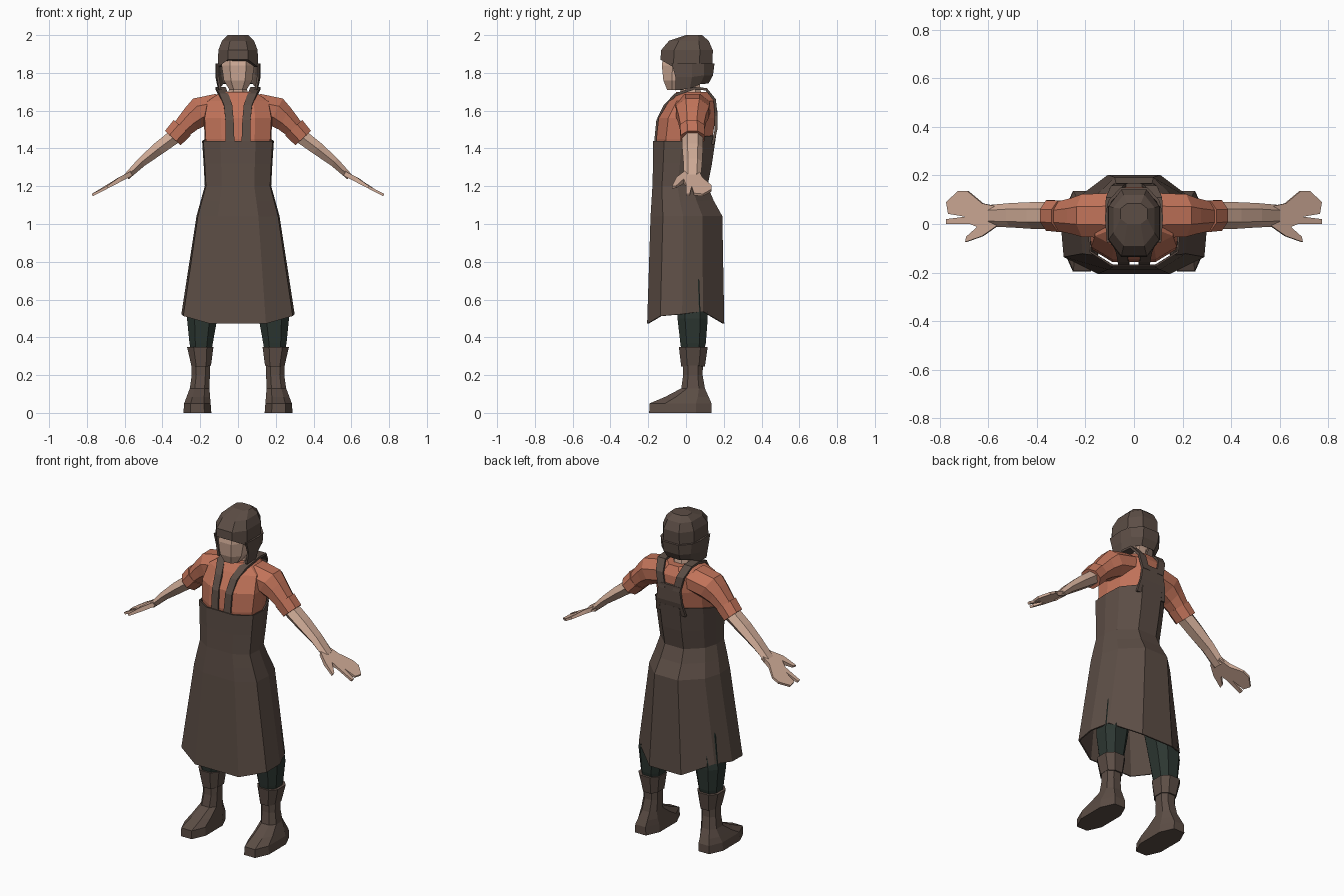
import bpy, bmesh
from math import sin, cos, pi
from mathutils import Vector

if "Cube" in bpy.data.objects:
    bpy.data.objects.remove(bpy.data.objects["Cube"])


def material(name, rgb):
    m = bpy.data.materials.new(name)
    m.diffuse_color = (*rgb, 1)
    m.use_nodes = True
    m.node_tree.nodes["Principled BSDF"].inputs["Base Color"].default_value = m.diffuse_color
    return m


LEATHER = material("leather", (.107, .075, .06))
CLOTH = material("red_cloth", (.53, .17, .10))
SKIN = material("skin", (.63, .41, .31))
PANTS = material("dark_green", (.025, .037, .031))


def finish(name, bm, mat, mirror=False, thick=0):
    bmesh.ops.recalc_face_normals(bm, faces=bm.faces)
    me = bpy.data.meshes.new(name)
    bm.to_mesh(me)
    bm.free()
    me.materials.append(mat)
    ob = bpy.data.objects.new(name, me)
    bpy.context.collection.objects.link(ob)
    if thick:
        mod = ob.modifiers.new("thickness", 'SOLIDIFY')
        mod.thickness = thick
    if mirror:
        ob.modifiers.new("mirror", 'MIRROR')
    return ob


def loft(name, rings, mat, closed=True, caps=True, mirror=False, thick=0):
    bm = bmesh.new()
    rows = [[bm.verts.new(p) for p in r] for r in rings]
    n = len(rows[0])
    for a, b in zip(rows, rows[1:]):
        for i in range(n if closed else n - 1):
            j = (i + 1) % n
            bm.faces.new((a[i], a[j], b[j], b[i]))
    if caps and closed:
        bm.faces.new(rows[0])
        bm.faces.new(rows[-1])
    return finish(name, bm, mat, mirror, thick)


OCT = [(.5, 0), (1, .25), (1, .75), (.5, 1)]
BODY = [(.5, 0), (.97, .17), (1, .45), (.86, .72), (.36, 1)]


def ring(z, hx, y0, y1, cx=0, prof=OCT, hem=None):
    """Horizontal outline from a half profile; hem lifts each point."""
    hem = hem or [0] * len(prof)
    half = [(hx * x, y0 + (y1 - y0) * y, z + h) for (x, y), h in zip(prof, hem)]
    both = half + [(-x, y, zz) for x, y, zz in reversed(half)]
    return [(cx + x, y, zz) for x, y, zz in both]


def tube(name, stations, mat, sides=8):
    """Limb along stations of (x, y, z, radius across, radius in y)."""
    d = Vector(stations[-1][:3]) - Vector(stations[0][:3])
    up = Vector((-d.z, 0, d.x)).normalized()
    rings = []
    for x, y, z, r, ry in stations:
        rings.append([Vector((x, y, z)) + up * r * cos(t) + Vector((0, ry * sin(t), 0))
                      for t in [2 * pi * (k + .5) / sides for k in range(sides)]])
    return loft(name, rings, mat, mirror=True)


def strip(name, rows, mirror=False):
    """Flat band through (x, y, z, half width)."""
    return loft(name, [[(x - w, y, z), (x + w, y, z)] for x, y, z, w in rows],
                LEATHER, closed=False, mirror=mirror, thick=.014)


# Head and neck
loft("head", [ring(1.71, .045, -.10, .0), ring(1.76, .075, -.12, .06),
              ring(1.84, .087, -.128, .10), ring(1.92, .08, -.115, .10)], SKIN)
loft("neck", [ring(1.62, .06, -.05, .10), ring(1.69, .05, -.03, .08),
              ring(1.77, .045, -.03, .07)], SKIN)

# Hair: cap with a raised fringe, and a curtain round sides and back
loft("hair_cap", [ring(1.83, .107, -.135, .14, hem=[.04, 0, 0, 0]),
                  ring(1.92, .104, -.132, .142), ring(1.97, .085, -.09, .12),
                  ring(2.0, .055, -.0, .085)], LEATHER)


def curtain(pts):
    return pts + [(-x, y, z) for x, y, z in reversed(pts)]


loft("hair_curtain", [
    curtain([(.100, -.075, 1.85), (.108, .03, 1.85), (.095, .09, 1.85), (.05, .14, 1.85)]),
    curtain([(.100, -.055, 1.78), (.108, .03, 1.78), (.09, .09, 1.79), (.048, .132, 1.79)]),
    curtain([(.088, -.055, 1.71), (.095, .02, 1.72), (.075, .07, 1.745), (.04, .11, 1.75)]),
], LEATHER, closed=False, thick=.012)

# Shirt
loft("shirt", [ring(1.38, .165, -.15, .12, prof=BODY), ring(1.45, .176, -.157, .14, prof=BODY),
               ring(1.56, .182, -.145, .155, prof=BODY), ring(1.65, .165, -.09, .15, prof=BODY),
               ring(1.70, .09, -.05, .12, prof=BODY)], CLOTH)
tube("sleeve", [(.08, .035, 1.62, .085, .10), (.20, .035, 1.595, .085, .095),
                (.245, .033, 1.56, .072, .08), (.31, .032, 1.495, .056, .064)], CLOTH)
tube("sleeve_cuff", [(.295, .032, 1.51, .066, .07), (.345, .035, 1.455, .061, .068)], CLOTH)

# Forearms and hands
tube("forearm", [(.32, .035, 1.475, .045, .055), (.42, .035, 1.40, .04, .055),
                 (.51, .036, 1.328, .029, .05), (.59, .034, 1.25, .02, .045)], SKIN, 6)
OUTLINE = [(.56, -.008), (.62, -.05), (.69, -.075), (.685, -.052), (.64, -.012), (.67, .0),
           (.768, .0), (.768, .02), (.69, .03), (.76, .042), (.768, .09), (.72, .135),
           (.68, .135), (.62, .085), (.56, .072)]
bm = bmesh.new()
low = [bm.verts.new((x, y, 1.245 - (x - .58) * .52)) for x, y in OUTLINE]
palm = bm.faces.new(low)
top = bmesh.ops.extrude_face_region(bm, geom=[palm])["geom"]
for v in top:
    if isinstance(v, bmesh.types.BMVert):
        v.co += Vector((.006, 0, .012 if v.co.x > .65 else .025))
finish("hand", bm, SKIN, mirror=True)

# Apron
loft("apron", [ring(.472, .292, -.198, .195, prof=BODY, hem=[0, .04, .05, .065, 0]),
               ring(1.04, .212, -.18, .185, prof=BODY),
               ring(1.12, .19, -.175, .14, prof=BODY),
               ring(1.20, .168, -.17, .107, prof=BODY),
               ring(1.32, .174, -.167, .13, prof=BODY),
               ring(1.44, .182, -.166, .152, prof=BODY, hem=[0, 0, 0, .02, .03])],
     LEATHER, caps=False, thick=.008)
strip("apron_back_panel", [(0, .148, 1.42, .10), (0, .166, 1.50, .085), (0, .166, 1.60, .07)])
strip("apron_strap", [(.042, -.168, 1.44, .023), (.045, -.157, 1.55, .022),
                      (.052, -.118, 1.63, .022), (.075, -.06, 1.69, .024),
                      (.092, .04, 1.725, .026), (.09, .11, 1.72, .026),
                      (.07, .158, 1.66, .024), (.05, .168, 1.57, .024)], mirror=True)

# Trousers
loft("trouser_leg", [ring(.30, .05, -.02, .09, .195), ring(.37, .062, -.03, .105, .195),
                     ring(.50, .08, -.045, .115, .19), ring(.70, .085, -.06, .11, .16),
                     ring(1.0, .08, -.08, .09, .085)], PANTS, mirror=True)

# Boots
loft("boot", [ring(0, .074, -.195, .135, .215), ring(.05, .07, -.193, .135, .215),
              ring(.085, .062, -.11, .12, .21), ring(.13, .052, -.025, .10, .203),
              ring(.20, .048, -.015, .088, .197), ring(.28, .05, -.015, .09, .197)],
     LEATHER, mirror=True)
loft("boot_cuff", [ring(.245, .052, -.025, .10, .195, hem=[0, .005, .005, 0]),
                   ring(.35, .07, -.038, .115, .2)], LEATHER, mirror=True)
